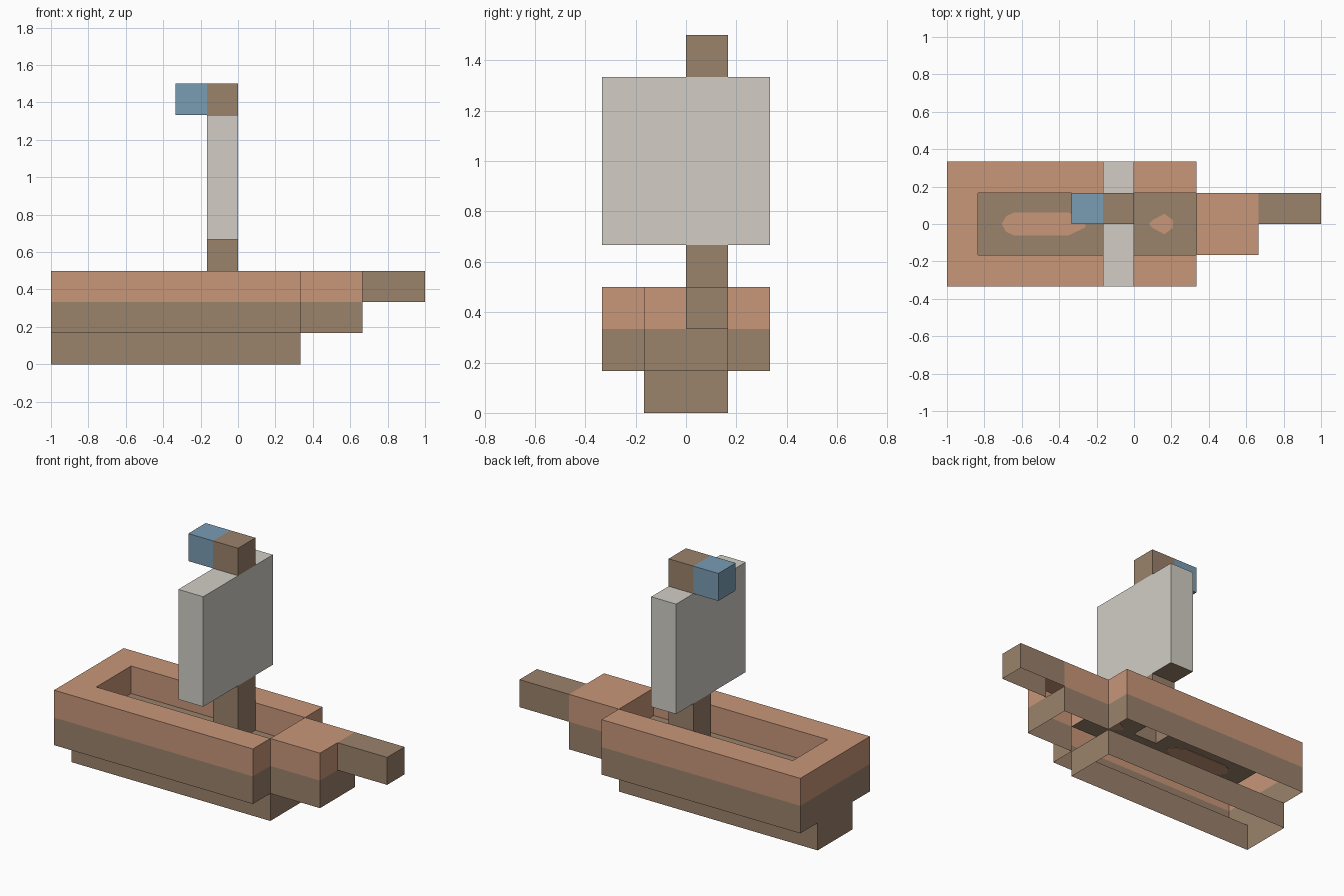
import bpy, bmesh

if "Cube" in bpy.data.objects:
    bpy.data.objects.remove(bpy.data.objects["Cube"])

U = 1 / 6  # block size


def material(name, r, g, b):
    m = bpy.data.materials.new(name)
    lin = lambda c: (c / 255 / 12.92) if c < 11 else ((c / 255 + 0.055) / 1.055) ** 2.4
    m.diffuse_color = (lin(r), lin(g), lin(b), 1)
    m.use_nodes = True
    m.node_tree.nodes["Principled BSDF"].inputs["Base Color"].default_value = m.diffuse_color
    return m


ORANGE = material("light_wood", 200, 150, 121)
BROWN = material("dark_wood", 154, 130, 107)
CLOTH = material("sail_cloth", 210, 206, 197)
BLUE = material("flag_blue", 122, 156, 180)


class Part:
    """Thin-shelled part assembled from upright walls and flat decks, in block units."""

    def __init__(self, name, *mats):
        self.name, self.mats, self.bm = name, mats, bmesh.new()

    def face(self, pts, mat):
        f = self.bm.faces.new([self.bm.verts.new([c * U for c in p]) for p in pts])
        f.material_index = self.mats.index(mat)

    def walls(self, path, z0, z1, mat, closed=False):
        ends = path[1:] + path[:1] if closed else path[1:]
        for (ax, ay), (bx, by) in zip(path, ends):
            self.face([(ax, ay, z0), (bx, by, z0), (bx, by, z1), (ax, ay, z1)], mat)

    def deck(self, x0, x1, y0, y1, z, mat, down=False):
        pts = [(x0, y0, z), (x1, y0, z), (x1, y1, z), (x0, y1, z)]
        self.face(pts[::-1] if down else pts, mat)

    def done(self):
        bmesh.ops.remove_doubles(self.bm, verts=self.bm.verts, dist=1e-5)
        me = bpy.data.meshes.new(self.name)
        self.bm.to_mesh(me)
        self.bm.free()
        for m in self.mats:
            me.materials.append(m)
        bpy.context.collection.objects.link(bpy.data.objects.new(self.name, me))


def rect(x0, x1, y0, y1):
    return [(x0, y0), (x1, y0), (x1, y1), (x0, y1)]


# Keel: open underneath
p = Part("keel", BROWN)
p.walls(rect(-6, 2, -1, 1), 0, 1, BROWN, closed=True)
p.done()

# Hull: two-tone outer walls, rim and inner walls around the well
p = Part("hull", ORANGE, BROWN)
side = [(2, 1), (2, 2), (-6, 2), (-6, -2), (2, -2), (2, -1)]
p.walls(side, 1, 2, BROWN)
p.walls(side, 2, 3, ORANGE)
p.walls(rect(-5, 2, -1, 1)[::-1], 2, 3, ORANGE, closed=True)
for y0, y1 in ((-2, -1), (1, 2)):
    p.deck(-5, 2, y0, y1, 3, ORANGE)
    p.deck(-6, -5, y0, y1, 3, ORANGE)
p.deck(-6, -5, -1, 1, 3, ORANGE)
p.done()

# Well floor with an opening under the mast
p = Part("floor", BROWN)
p.deck(-5, -1, -1, 1, 2, BROWN)
p.deck(0, 2, -1, 1, 2, BROWN)
p.deck(-1, 0, -1, 0, 2, BROWN)
p.done()

# Light wood patches on the floor
for name, outline in (
    ("floor_patch_long", [(-4.25, 0), (-4.1, -.25), (-3.85, -.37), (-2.1, -.37), (-1.55, -.1),
                          (-1.55, .1), (-2.1, .37), (-3.85, .37), (-4.1, .25)]),
    ("floor_patch_short", [(.48, 0), (.6, -.13), (.98, -.33), (1.25, -.12),
                           (1.25, .12), (.98, .33), (.6, .13)]),
):
    p = Part(name, ORANGE)
    p.walls(outline, 1.985, 2.015, ORANGE, closed=True)
    p.face([(x, y, 2.015) for x, y in outline], ORANGE)
    p.face([(x, y, 1.985) for x, y in outline[::-1]], ORANGE)
    p.done()

# Bow block: open underneath and into the bowsprit
p = Part("bow", ORANGE, BROWN)
p.walls([(2, -1), (4, -1), (4, 1), (2, 1)], 1, 2, BROWN)
p.walls([(2, -1), (4, -1), (4, 0)], 2, 3, ORANGE)
p.walls([(4, 1), (2, 1)], 2, 3, ORANGE)
p.deck(2, 4, -1, 1, 3, ORANGE)
p.done()

# Bowsprit
p = Part("bowsprit", BROWN)
p.walls([(4, 0), (6, 0), (6, 1), (4, 1)], 2, 3, BROWN)
p.deck(4, 6, 0, 1, 3, BROWN)
p.done()

# Mast, below and above the sail
p = Part("mast", BROWN)
p.walls(rect(-1, 0, 0, 1), 2, 4, BROWN, closed=True)
p.done()
p = Part("mast_top", BROWN)
p.walls([(-1, 0), (0, 0), (0, 1), (-1, 1)], 8, 9, BROWN)
p.deck(-1, 0, 0, 1, 9, BROWN)
p.done()

# Sail
p = Part("sail", CLOTH, BROWN)
p.walls(rect(-1, 0, -2, 2), 4, 8, CLOTH, closed=True)
p.deck(-1, 0, -2, 2, 8, CLOTH)
p.deck(-1, 0, -2, 2, 4, BROWN, down=True)
p.done()

# Flag
p = Part("flag", BLUE)
p.walls(rect(-2, -1, 0, 1), 8, 9, BLUE, closed=True)
p.deck(-2, -1, 0, 1, 9, BLUE)
p.deck(-2, -1, 0, 1, 8, BLUE, down=True)
p.done()
